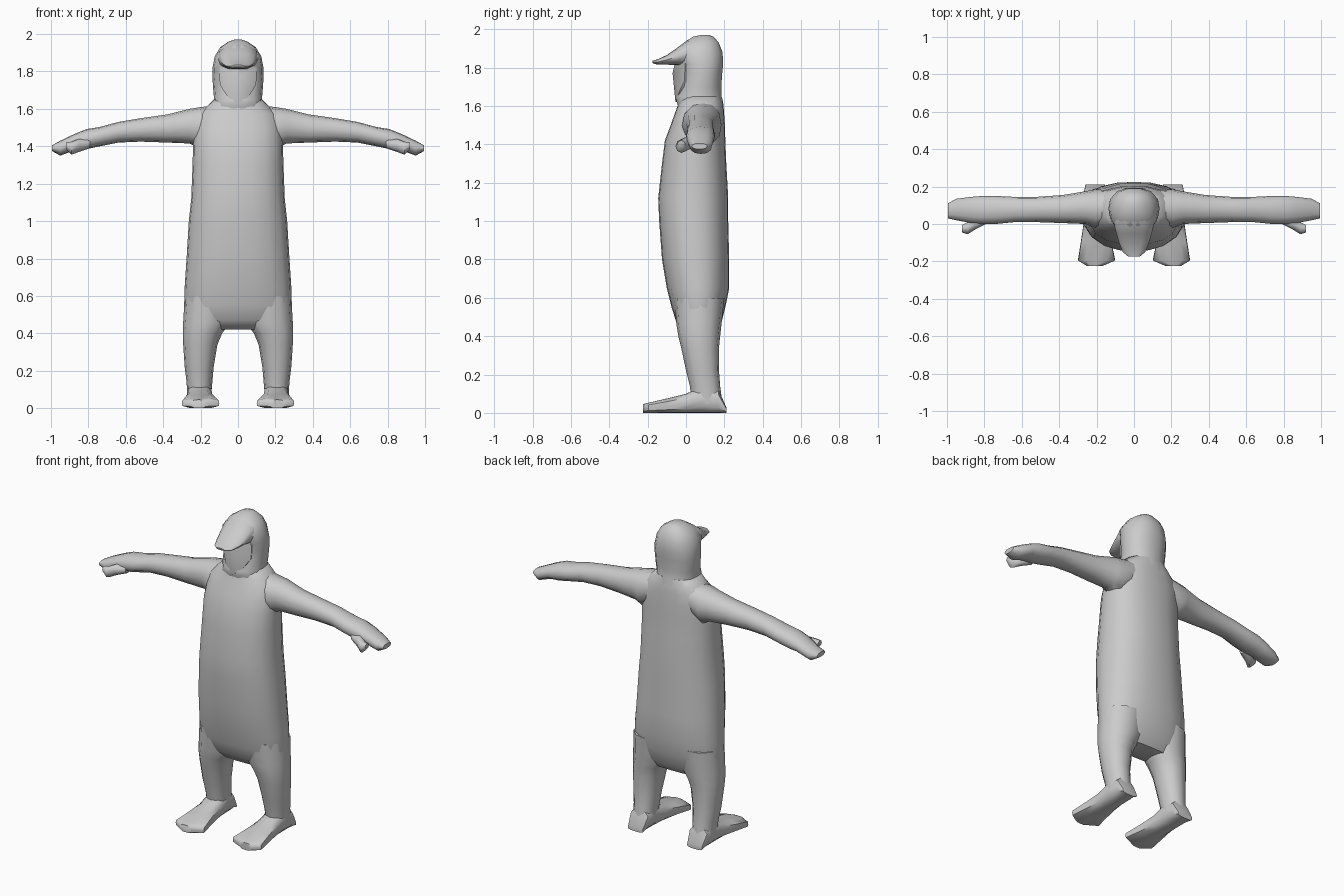
import bpy, bmesh, math

grey = bpy.data.materials.new("plain grey")
grey.diffuse_color = (0.6, 0.6, 0.6, 1)


def finish(bm, name, mirror=False, angle=50):
    bmesh.ops.recalc_face_normals(bm, faces=bm.faces)
    me = bpy.data.meshes.new(name)
    bm.to_mesh(me)
    bm.free()
    me.materials.append(grey)
    ob = bpy.data.objects.new(name, me)
    bpy.context.collection.objects.link(ob)
    if mirror:
        ob.modifiers.new("mirror", 'MIRROR')
    bpy.ops.object.select_all(action='DESELECT')
    ob.select_set(True)
    bpy.context.view_layer.objects.active = ob
    bpy.ops.object.shade_smooth_by_angle(angle=math.radians(angle))
    return ob


def loft(name, axis, rings, n=12, power=2.0, mirror=False, angle=50):
    """Skin over rounded rings: (position, a0, a1, b0, b1) across the axis."""
    bm = bmesh.new()
    prev = None
    for i, (p, a0, a1, b0, b1) in enumerate(rings):
        ring = []
        for k in range(n):
            t = 2 * math.pi * k / n
            c, s = math.cos(t), math.sin(t)
            f = (abs(c) ** power + abs(s) ** power) ** (-1 / power)
            a = (a0 + a1) / 2 + (a1 - a0) / 2 * c * f
            b = (b0 + b1) / 2 + (b1 - b0) / 2 * s * f
            co = {'x': (p, a, b), 'y': (a, p, b), 'z': (a, b, p)}[axis]
            ring.append(bm.verts.new(co))
        if prev:
            for k in range(n):
                j = (k + 1) % n
                bm.faces.new((prev[k], prev[j], ring[j], ring[k]))
        if i in (0, len(rings) - 1):
            bm.faces.new(ring)
        prev = ring
    return finish(bm, name, mirror, angle)


def sym(rows):
    return [(z, -w, w, y0, y1) for z, w, y0, y1 in rows]


# Costume body, from crotch to neck
loft("body", 'z', sym([
    (0.42, 0.22, 0.00, 0.15), (0.47, 0.275, -0.05, 0.185),
    (0.55, 0.288, -0.075, 0.205), (0.65, 0.285, -0.10, 0.225),
    (0.80, 0.275, -0.125, 0.225), (1.00, 0.263, -0.14, 0.22),
    (1.12, 0.25, -0.145, 0.22), (1.30, 0.243, -0.125, 0.21),
    (1.42, 0.24, -0.11, 0.205), (1.50, 0.235, -0.08, 0.203),
    (1.57, 0.215, -0.055, 0.198), (1.61, 0.17, -0.04, 0.195),
    (1.65, 0.13, -0.03, 0.185)]), n=20, power=2.4)

# Legs and feet
loft("leg", 'z', [
    (0.05, 0.145, 0.27, 0.03, 0.19), (0.14, 0.137, 0.275, 0.02, 0.178),
    (0.22, 0.13, 0.285, 0.00, 0.172), (0.34, 0.11, 0.293, -0.025, 0.172),
    (0.40, 0.085, 0.295, -0.04, 0.178), (0.46, 0.04, 0.293, -0.05, 0.185),
    (0.60, 0.02, 0.285, -0.06, 0.20)], n=12, power=2.3, mirror=True)
loft("foot", 'y', [
    (-0.225, 0.17, 0.25, 0, 0.045), (-0.195, 0.10, 0.30, 0, 0.053),
    (-0.10, 0.12, 0.285, 0, 0.075), (0.00, 0.137, 0.27, 0, 0.10),
    (0.09, 0.142, 0.27, 0, 0.14), (0.17, 0.145, 0.268, 0, 0.12),
    (0.21, 0.155, 0.26, 0, 0.03)], n=12, power=4, mirror=True)

# Arms with mitten hands
loft("arm", 'x', [
    (0.12, 0.00, 0.18, 1.45, 1.62), (0.21, -0.02, 0.185, 1.39, 1.608),
    (0.26, 0.00, 0.175, 1.415, 1.60), (0.38, 0.005, 0.155, 1.42, 1.57),
    (0.52, 0.01, 0.145, 1.425, 1.55), (0.64, 0.01, 0.145, 1.42, 1.53),
    (0.74, 0.00, 0.15, 1.40, 1.503), (0.81, 0.00, 0.15, 1.385, 1.492),
    (0.87, 0.005, 0.145, 1.38, 1.468), (0.95, 0.02, 0.135, 1.35, 1.43),
    (0.995, 0.03, 0.11, 1.375, 1.405)], n=12, power=2.3, mirror=True)
loft("thumb", 'x', [
    (0.79, 0.00, 0.05, 1.39, 1.44), (0.85, -0.03, 0.04, 1.37, 1.44),
    (0.89, -0.055, 0.01, 1.355, 1.425), (0.92, -0.045, -0.005, 1.385, 1.42)],
    n=8, mirror=True)

# Hood
loft("hood", 'z', sym([
    (1.57, 0.145, -0.03, 0.197), (1.62, 0.132, -0.05, 0.195),
    (1.65, 0.128, -0.05, 0.187), (1.70, 0.132, -0.025, 0.185),
    (1.77, 0.137, -0.025, 0.19), (1.82, 0.136, -0.03, 0.195),
    (1.88, 0.125, -0.055, 0.192), (1.93, 0.095, -0.01, 0.172),
    (1.96, 0.05, 0.035, 0.145), (1.97, 0.02, 0.08, 0.12)]), n=14, power=2.4)

# Beak-shaped brim
loft("beak_brim", 'y', [
    (-0.175, -0.03, 0.03, 1.823, 1.835), (-0.15, -0.06, 0.06, 1.815, 1.842),
    (-0.10, -0.08, 0.08, 1.815, 1.865), (-0.05, -0.095, 0.095, 1.812, 1.90),
    (0.01, -0.11, 0.11, 1.80, 1.945), (0.07, -0.09, 0.09, 1.82, 1.96)],
    n=12, power=2.2)

# Face: a shield-shaped panel, gently bulged
bm = bmesh.new()
outline = [(-0.10, 1.82), (-0.097, 1.73), (-0.06, 1.67), (0, 1.62),
           (0.06, 1.67), (0.097, 1.73), (0.10, 1.82), (0, 1.84)]
rim = [bm.verts.new((x, -0.055 + 5 * x * x, z)) for x, z in outline]
back = [bm.verts.new((x * 0.9, 0.03, z)) for x, z in outline]
mid = bm.verts.new((0, -0.07, 1.77))
for k in range(8):
    j = (k + 1) % 8
    bm.faces.new((rim[k], rim[j], mid))
    bm.faces.new((rim[j], rim[k], back[k], back[j]))
bm.faces.new(back)
finish(bm, "face")
